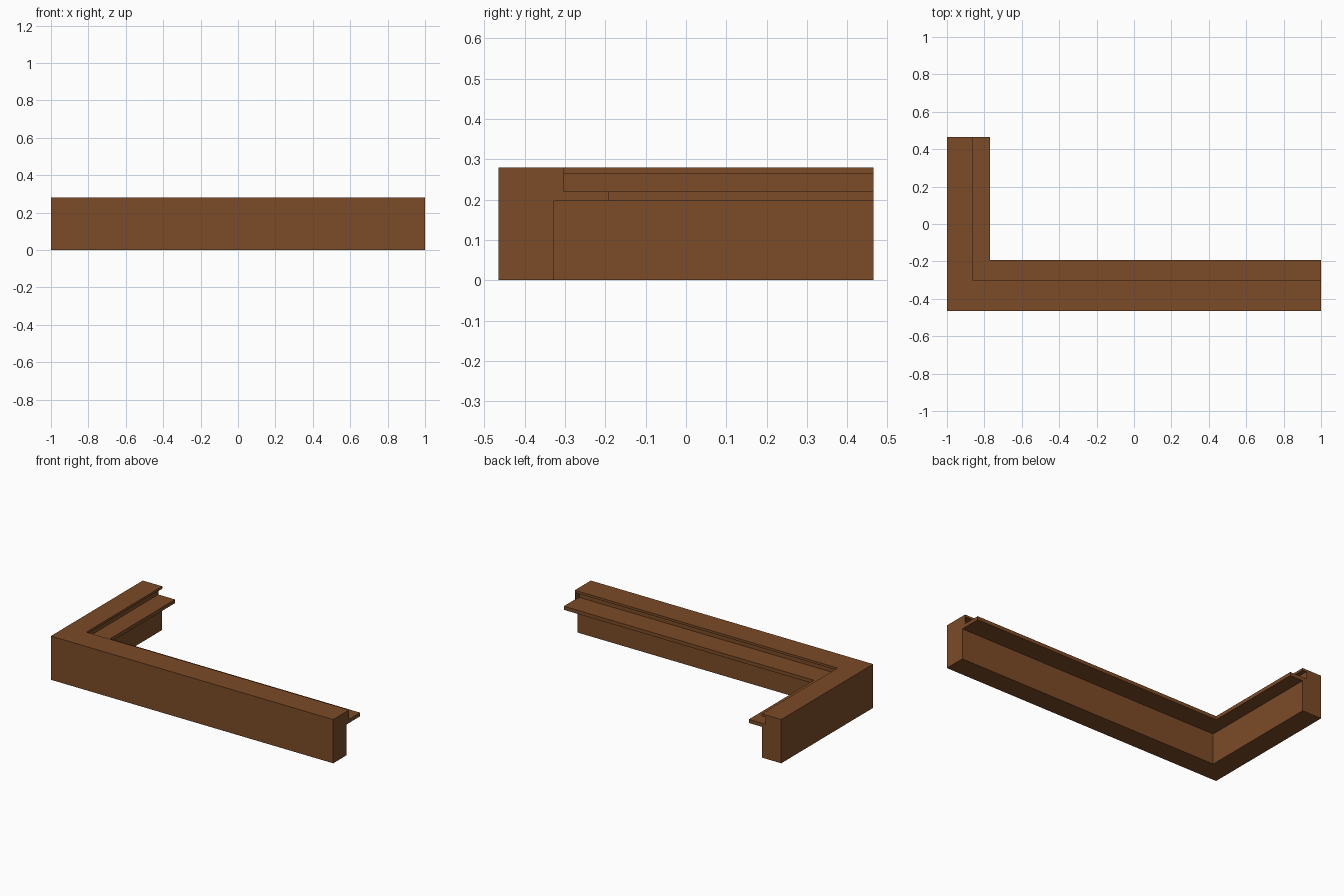
import bpy, bmesh

if "Cube" in bpy.data.objects:
    bpy.data.objects.remove(bpy.data.objects["Cube"])

X0, Y0 = -1.0, -0.465   # outer corner of the L
X1, Y1 = 1.0, 0.465     # ends of the two arms

mat = bpy.data.materials.new("brown_wood")
mat.diffuse_color = (0.2, 0.07, 0.02, 1)
mat.use_nodes = True
mat.node_tree.nodes["Principled BSDF"].inputs["Base Color"].default_value = mat.diffuse_color


def finish(bm, name):
    bmesh.ops.recalc_face_normals(bm, faces=bm.faces)
    mesh = bpy.data.meshes.new(name)
    bm.to_mesh(mesh)
    bm.free()
    mesh.materials.append(mat)
    obj = bpy.data.objects.new(name, mesh)
    bpy.context.collection.objects.link(obj)
    return obj


# Cross-section: (inset on side arm, inset on front arm, height)
profile = [
    (0, 0, 0),
    (0.137, 0.137, 0),
    (0.137, 0.137, 0.197),    # wall up to ledge
    (0.229, 0.273, 0.197),
    (0.229, 0.273, 0.22),     # ledge tip
    (0.11, 0.122, 0.22),      # groove
    (0.11, 0.122, 0.265),
    (0.138, 0.162, 0.265),    # top lip
    (0.138, 0.162, 0.28),
    (0, 0, 0.28),
]

# Mitred L-shaped sweep through right end, corner and back end
bm = bmesh.new()
rings = [
    [bm.verts.new((X1, Y0 + b, z)) for a, b, z in profile],
    [bm.verts.new((X0 + a, Y0 + b, z)) for a, b, z in profile],
    [bm.verts.new((X0 + a, Y1, z)) for a, b, z in profile],
]
n = len(profile)
for r, s in zip(rings, rings[1:]):
    for i in range(n):
        j = (i + 1) % n
        bm.faces.new((r[i], r[j], s[j], s[i]))
bm.faces.new(rings[0])
bm.faces.new(rings[2])
finish(bm, "corner_frame")

# Thin stop closing the groove at the right end
bm = bmesh.new()
bmesh.ops.create_cube(bm, size=1)
for v in bm.verts:
    v.co.x = X1 if v.co.x > 0 else X1 - 0.004
    v.co.y = Y0 + (0.162 if v.co.y > 0 else 0.122)
    v.co.z = 0.265 if v.co.z > 0 else 0.22
finish(bm, "groove_end_stop")
